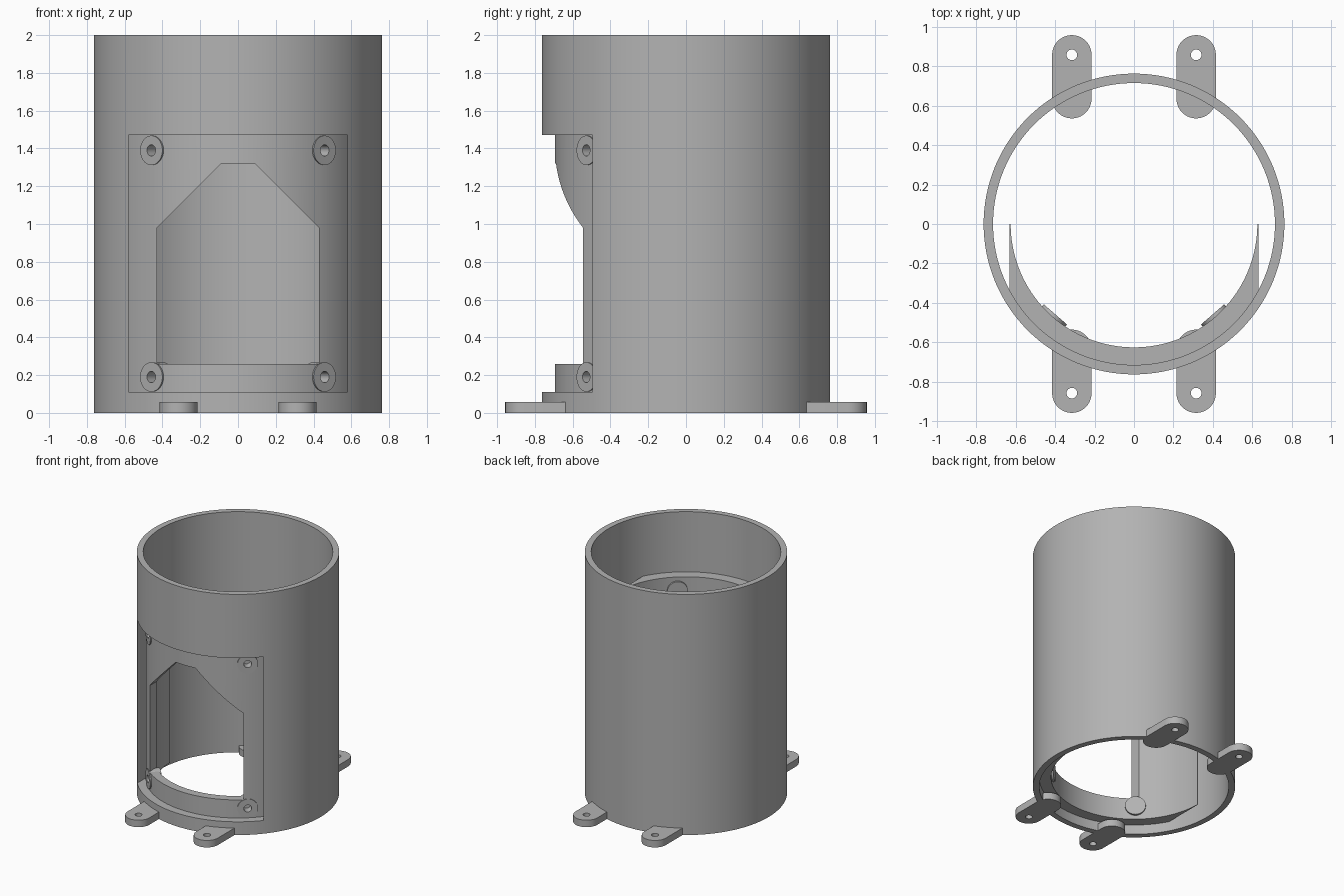
import bpy, bmesh, math
from mathutils import Matrix, Vector

if "Cube" in bpy.data.objects:
    bpy.data.objects.remove(bpy.data.objects["Cube"])

R_OUT, R_IN = 0.762, 0.714          # tube wall
R_PANEL, R_LINER = 0.694, 0.625     # recessed panel face and liner bore

grey = bpy.data.materials.new("plain grey")
grey.diffuse_color = (0.45, 0.45, 0.45, 1)
grey.use_nodes = True
grey.node_tree.nodes["Principled BSDF"].inputs["Base Color"].default_value = grey.diffuse_color


def prism(name, pts, lo, hi, matrix=Matrix()):
    """Extrude a closed 2D outline from lo to hi along local z."""
    bm = bmesh.new()
    face = bm.faces.new([bm.verts.new((x, y, lo)) for x, y in pts])
    ext = bmesh.ops.extrude_face_region(bm, geom=[face])
    verts = [v for v in ext["geom"] if isinstance(v, bmesh.types.BMVert)]
    bmesh.ops.translate(bm, verts=verts, vec=(0, 0, hi - lo))
    bmesh.ops.recalc_face_normals(bm, faces=bm.faces[:])
    bmesh.ops.transform(bm, matrix=matrix, verts=bm.verts[:])
    mesh = bpy.data.meshes.new(name)
    bm.to_mesh(mesh)
    bm.free()
    mesh.materials.append(grey)
    obj = bpy.data.objects.new(name, mesh)
    bpy.context.collection.objects.link(obj)
    return obj


def arc(r, a0, a1, n, cx=0, cy=0):
    return [(cx + r * math.cos(a0 + (a1 - a0) * i / n),
             cy + r * math.sin(a0 + (a1 - a0) * i / n)) for i in range(n + 1)]


def circle(r, n, cx=0, cy=0):
    return arc(r, 0, math.tau, n, cx, cy)[:-1]


def boolean(obj, tool, operation):
    mod = obj.modifiers.new("bool", "BOOLEAN")
    mod.object, mod.operation, mod.solver = tool, operation, "EXACT"
    bpy.context.view_layer.objects.active = obj
    bpy.ops.object.modifier_apply(modifier=mod.name)
    bpy.data.objects.remove(tool)


def smooth(obj):
    bpy.ops.object.select_all(action="DESELECT")
    obj.select_set(True)
    bpy.context.view_layer.objects.active = obj
    bpy.ops.object.shade_smooth_by_angle(angle=math.radians(25))


# Main tube
tube = prism("tube_body", circle(R_OUT, 128), 0, 2)
boolean(tube, prism("bore", circle(R_IN, 128), -0.1, 2.1), "DIFFERENCE")

# Half-round liner behind the front panel, trimmed by flat sides
side, r_embed = 0.63, 0.735
a = math.acos(side / r_embed)
outline = [(-side, 0)] + arc(r_embed, math.pi + a, math.tau - a, 64) + [(side, 0)]
outline += arc(R_LINER, math.tau, math.pi, 64)
boolean(tube, prism("liner", outline, 0.08, 1.5), "UNION")

# Shallow panel recess on the front
half = 0.58
a = math.acos(half / R_PANEL)
outline = arc(R_PANEL, math.pi + a, math.tau - a, 64) + [(half, -0.9), (-half, -0.9)]
boolean(tube, prism("recess", outline, 0.11, 1.47), "DIFFERENCE")

# Window with sloped shoulders (outline in x, z)
window = [(-0.43, 0.26), (0.43, 0.26), (0.43, 0.98), (0.09, 1.32), (-0.09, 1.32), (-0.43, 0.98)]
boolean(tube, prism("window", window, 0.1, 1, Matrix.Rotation(math.pi / 2, 4, "X")), "DIFFERENCE")

# Radial screw bosses with blind holes in the panel corners
for sx, label in ((-1, "left"), (1, "right")):
    for z, level in ((0.19, "lower"), (1.39, "upper")):
        t = math.radians(41)
        axis = Vector((sx * math.sin(t), -math.cos(t), 0))
        place = Matrix.Translation((0, 0, z)) @ axis.to_track_quat("Z", "Y").to_matrix().to_4x4()
        boolean(tube, prism("pocket", circle(0.05, 24), 0.5, 0.9, place), "DIFFERENCE")
        boss = prism(f"screw_boss_{level}_{label}", circle(0.078, 40), 0.607, 0.7, place)
        boolean(boss, prism("hole", circle(0.03, 24), 0.63, 0.9, place), "DIFFERENCE")
        smooth(boss)
smooth(tube)

# Mounting tabs with rounded ends and bolt holes
for sx, label in ((-1, "left"), (1, "right")):
    for sy, end in ((-1, "front"), (1, "back")):
        x = sx * 0.315
        c = sorted((sy * 0.635, sy * 0.857))
        outline = arc(0.1, 0, math.pi, 20, x, c[1]) + arc(0.1, math.pi, math.tau, 20, x, c[0])
        tab = prism(f"mounting_tab_{end}_{label}", outline, 0, 0.058)
        boolean(tab, prism("hole", circle(0.027, 24, x, sy * 0.857), -0.1, 0.2), "DIFFERENCE")
        smooth(tab)
